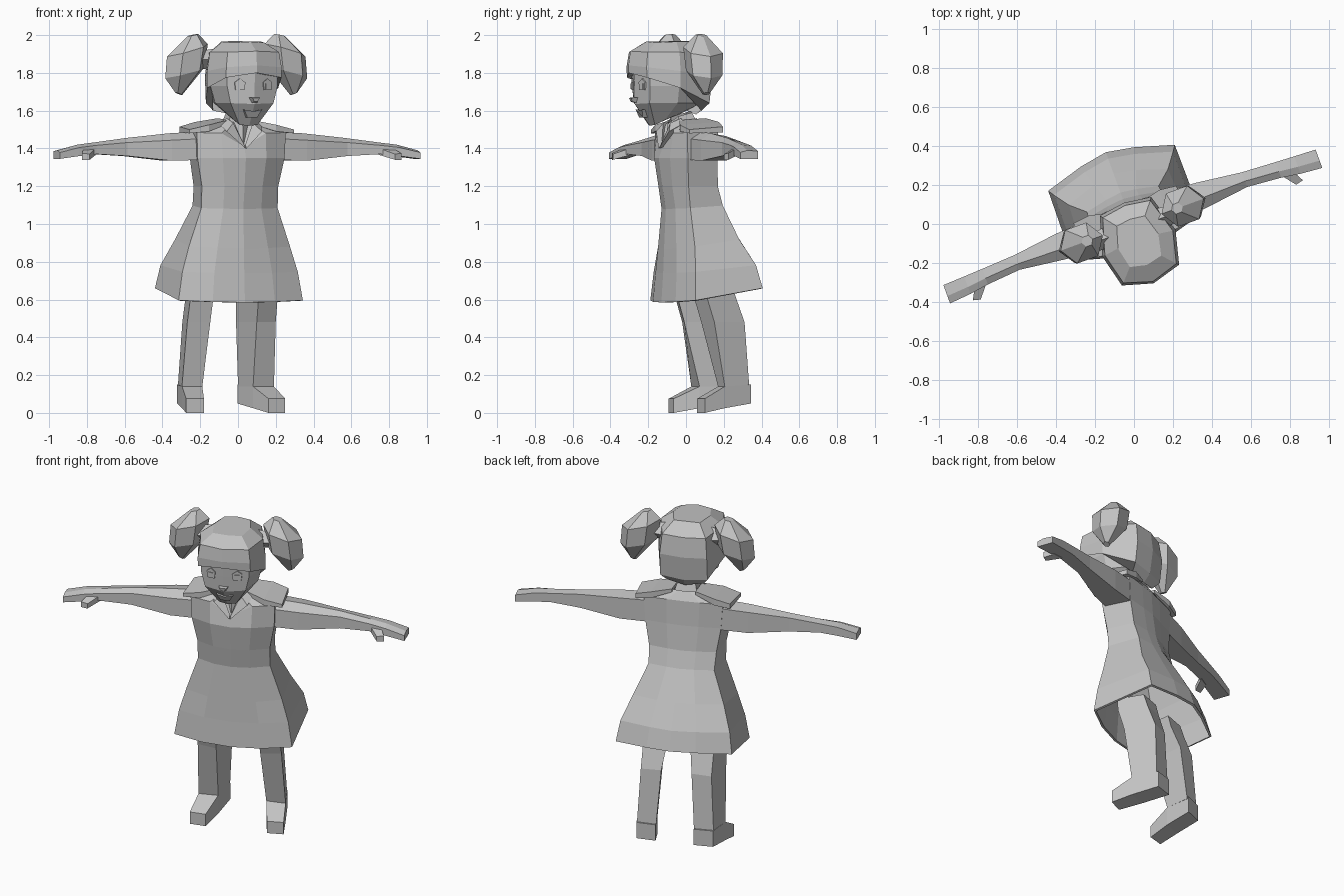
import bpy, bmesh, math
from mathutils import Vector

YAW = math.radians(20)
CENTRE = -0.01          # sideways offset of the body's mirror plane

grey = bpy.data.materials.new("plain grey")
grey.diffuse_color = (0.55, 0.55, 0.55, 1)


def part(name, bm, mirror=True, shell=0):
    """Turn a half-body bmesh into a yawed, mirrored object."""
    bmesh.ops.remove_doubles(bm, verts=bm.verts, dist=0.0005)
    bmesh.ops.recalc_face_normals(bm, faces=bm.faces)
    me = bpy.data.meshes.new(name)
    bm.to_mesh(me)
    bm.free()
    me.materials.append(grey)
    ob = bpy.data.objects.new(name, me)
    bpy.context.collection.objects.link(ob)
    ob.rotation_euler.z = YAW
    ob.location = (CENTRE * math.cos(YAW), CENTRE * math.sin(YAW), 0)
    if mirror:
        mod = ob.modifiers.new("mirror", 'MIRROR')
        mod.use_clip = True
        mod.merge_threshold = 0.001
    if shell:
        sol = ob.modifiers.new("thickness", 'SOLIDIFY')
        sol.thickness = shell
        sol.offset = -1
    return ob


def loft(rings, closed=True, caps=(True, True)):
    """Skin a list of equal-length point rings."""
    bm = bmesh.new()
    rows = [[bm.verts.new(p) for p in r] for r in rings]
    n = len(rows[0])
    for a, b in zip(rows, rows[1:]):
        for i in range(n if closed else n - 1):
            j = (i + 1) % n
            bm.faces.new((a[i], a[j], b[j], b[i]))
    if caps[0]:
        bm.faces.new(rows[0])
    if caps[1]:
        bm.faces.new(rows[-1][::-1])
    return bm


# Dress: half rings, front centre round to back centre
# z front, z back, front width, back width, y front, y front corner, y back corner, y back, neck drop
dress = [(.585, .675, .35, .345, -.135, -.07, .31, .395, 0),
         (.74, .79, .325, .325, -.125, -.06, .28, .36, 0),
         (.87, .93, .285, .27, -.12, -.05, .205, .28, 0),
         (1.08, 1.10, .215, .195, -.11, -.05, .14, .175, 0),
         (1.20, 1.20, .215, .20, -.13, -.06, .11, .14, 0),
         (1.35, 1.35, .245, .225, -.15, -.075, .10, .12, 0),
         (1.48, 1.50, .25, .235, -.125, -.08, .10, .11, .07),
         (1.54, 1.55, .085, .07, -.09, -.05, .07, .08, .13)]
rings = []
for zf, zb, wf, wb, y0, yc, yb, y1, drop in dress:
    half = [(0, y0), (wf * .5, y0 * .75 + yc * .25), (wf, yc),
            (wb, yb), (wb * .42, yb * .3 + y1 * .7), (0, y1)]
    ring = [Vector((x, y, zf + (zb - zf) * (y - y0) / (y1 - y0))) for x, y in half]
    ring[0].z -= drop
    rings.append(ring)
part("dress", loft(rings, False, (False, False)), shell=.015)

# Shoulder caps, broad at the sleeve
part("shoulder_cap", loft([
    [(.07, -.06, 1.53), (.07, .09, 1.54), (.07, .09, 1.56), (.07, -.06, 1.55)],
    [(.19, -.10, 1.49), (.19, .12, 1.50), (.19, .12, 1.54), (.19, -.10, 1.525)],
    [(.295, -.085, 1.48), (.28, .11, 1.485), (.28, .11, 1.515), (.295, -.085, 1.50)]]))

# Collar flaps forming the V neckline
part("collar", loft([
    [(.003, -.150, 1.40), (.003, -.132, 1.42), (.003, -.120, 1.41)],
    [(.10, -.128, 1.49), (.055, -.105, 1.535), (.06, -.09, 1.49)],
    [(.12, -.05, 1.535), (.07, -.05, 1.56), (.08, -.05, 1.52)]]))

# Neck
part("neck", loft([
    [(0, -.11, 1.42), (.075, -.05, 1.48), (.07, .05, 1.52), (0, .06, 1.53)],
    [(0, -.10, 1.53), (.055, -.06, 1.57), (.05, .02, 1.59), (0, .03, 1.60)]],
    False, (False, False)))

# Arms with a ridge along the top: x, y front, y back, z bottom, z top
arm = [(.20, -.06, .10, 1.34, 1.49), (.38, -.05, .09, 1.335, 1.48),
       (.62, -.02, .06, 1.36, 1.455), (.80, -.035, .05, 1.37, 1.432),
       (.90, -.05, .045, 1.36, 1.42), (1.015, -.06, .04, 1.345, 1.39)]
part("arm", loft([[(x, f, b0), (x, f, t - .25 * (t - b0)), (x, f * .6 + b * .4, t),
                   (x, b, t - .1 * (t - b0)), (x, b, b0)] for x, f, b, b0, t in arm]))
part("thumb", loft([
    [(.80, -.02, 1.365), (.87, -.03, 1.36), (.87, -.03, 1.40), (.80, -.02, 1.40)],
    [(.86, -.095, 1.34), (.90, -.085, 1.34), (.90, -.085, 1.375), (.86, -.095, 1.37)]]))

# Legs, slanting back towards the ankles
leg = [(.70, [(.12, -.02), (.24, .02), (.21, .18), (.07, .18)]),
       (.62, [(.127, .0), (.245, .03), (.21, .205), (.07, .20)]),
       (.48, [(.131, .042), (.249, .073), (.21, .257), (.09, .25)]),
       (.14, [(.143, .132), (.259, .128), (.228, .277), (.113, .282)])]
part("leg", loft([[(x, y, z) for x, y in pts] for z, pts in leg]))

# Feet, toes turned out: left x, left y, right x, right y, z bottom, z top
foot = [(.113, .292, .228, .287, .05, .15), (.143, .132, .259, .128, .025, .14),
        (.182, .0, .279, .008, .0, .075)]
part("foot", loft([[(a, b, lo), (c, d, lo), (c, d, hi), (a, b, hi)]
                   for a, b, c, d, lo, hi in foot]))


# Head and hair half rings: x, y, z from front centre to back centre
def half_ring(w, ys, zs):
    xs = (0, w * .78, w, w * .7, 0)
    return [(x, y, z) for x, y, z in zip(xs, ys, zs)]


part("head", loft([
    half_ring(.065, (-.20, -.19, -.14, -.05, -.03), (1.52, 1.525, 1.55, 1.58, 1.585)),
    half_ring(.155, (-.285, -.245, -.10, .05, .075), (1.635, 1.64, 1.64, 1.64, 1.64)),
    half_ring(.182, (-.285, -.25, -.10, .07, .09), (1.73, 1.73, 1.73, 1.73, 1.73)),
    half_ring(.185, (-.295, -.25, -.10, .07, .09), (1.84, 1.84, 1.84, 1.84, 1.84))],
    False, (True, True)))
part("hair", loft([
    half_ring(.16, (-.27, -.22, -.08, .05, .06), (1.80, 1.79, 1.74, 1.60, 1.58)),
    half_ring(.20, (-.32, -.272, -.10, .085, .10), (1.80, 1.775, 1.72, 1.64, 1.63)),
    half_ring(.20, (-.32, -.275, -.10, .10, .12), (1.84, 1.83, 1.81, 1.78, 1.78)),
    half_ring(.185, (-.31, -.265, -.10, .085, .105), (1.915, 1.91, 1.91, 1.90, 1.90)),
    half_ring(.11, (-.22, -.20, -.09, .02, .03), (1.965, 1.96, 1.965, 1.965, 1.97))],
    False, (False, True)))

# Bunches: faceted drops hanging outward
bunch = []
for cx, cy, z, rx, ry in [(.325, .0, 1.69, .02, .02), (.29, .0, 1.80, .11, .095),
                          (.275, .0, 1.92, .115, .105), (.245, .0, 2.0, .03, .03)]:
    bunch.append([(cx + rx * math.cos(a), cy + ry * math.sin(a), z + .25 * (cx - .27) * math.cos(a)
                   - .3 * rx * math.cos(a) * (z < 1.95))
                  for a in (math.tau * i / 6 for i in range(6))])
part("bunch", loft(bunch))
part("hair_tie", loft([[(x, -.02 + r * c, 1.87 + r * s) for c, s in ((1, 0), (0, 1), (-1, 0), (0, -1))]
                       for x, r in ((.12, .06), (.22, .045))]))


# Face details: thin outlines set on the face
def plate(name, pts, y_in, y_out, mirror=True):
    return part(name, loft([[(x, y_in(x), z) for x, z in pts],
                            [(x, y_out(x), z) for x, z in pts]]), mirror)


face = lambda x: -.287 + .27 * abs(x)
raised = lambda x: face(x) - .008
plate("eye", [(.055, 1.71), (.10, 1.71), (.105, 1.75), (.078, 1.77), (.05, 1.75)], face, raised)
plate("pupil", [(.064, 1.715), (.092, 1.715), (.092, 1.745), (.064, 1.745)],
      raised, lambda x: raised(x) - .004)
part("nose", loft([[(-.03, -.275, 1.67), (.03, -.275, 1.67), (.015, -.275, 1.64), (-.015, -.275, 1.64)],
                   [(-.02, -.31, 1.668), (.02, -.31, 1.668), (.01, -.305, 1.648), (-.01, -.305, 1.648)]]),
     False)
part("mouth", loft([[(-.05, -.225, 1.605), (0, -.24, 1.597), (.05, -.225, 1.605), (.028, -.22, 1.565), (-.028, -.22, 1.565)],
                    [(-.05, -.262, 1.605), (0, -.272, 1.597), (.05, -.262, 1.605), (.028, -.25, 1.565), (-.028, -.25, 1.565)]]),
     False)
